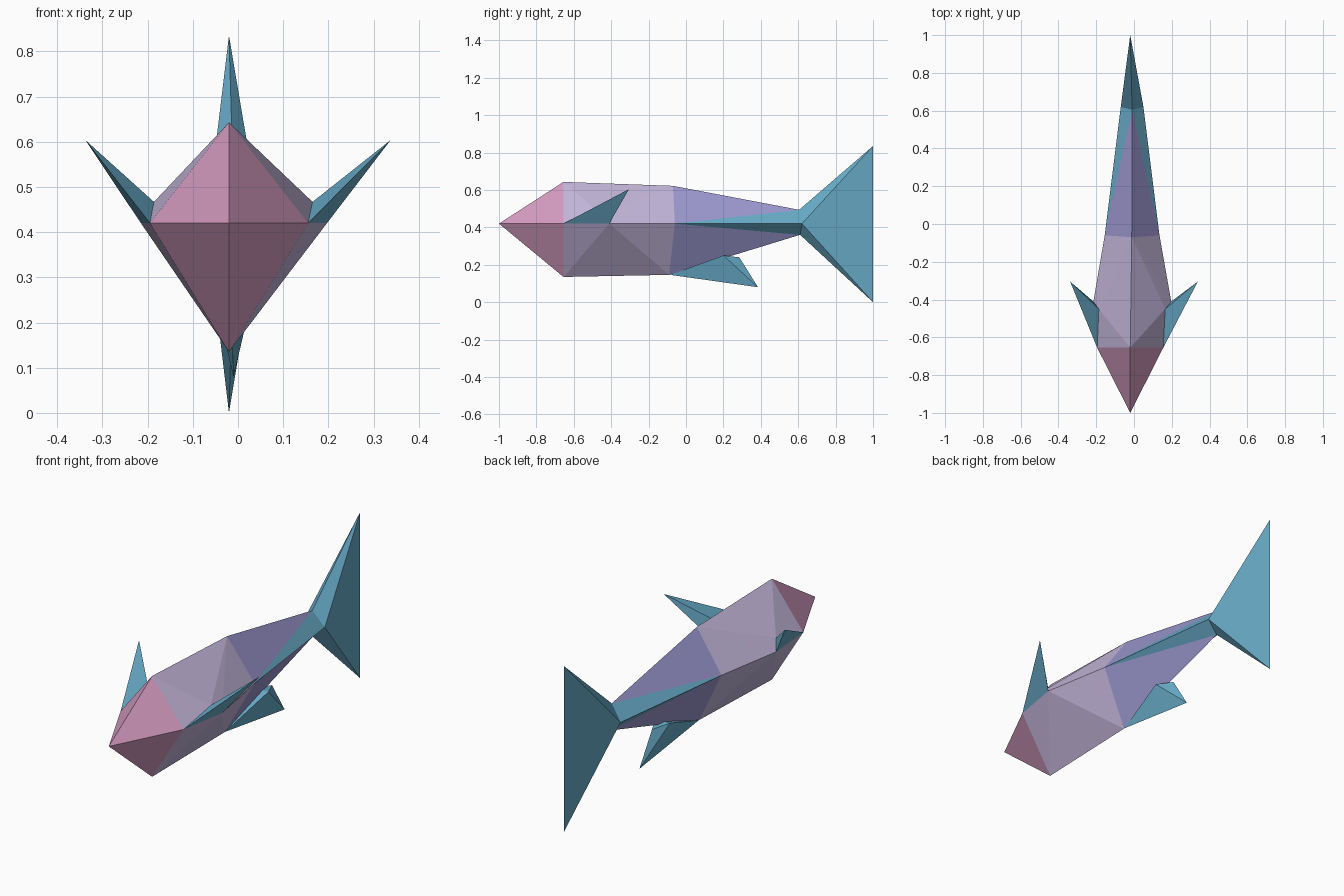
import bpy, bmesh

if "Cube" in bpy.data.objects:
    bpy.data.objects.remove(bpy.data.objects["Cube"])

# Flat colours
def material(name, rgb):
    m = bpy.data.materials.new(name)
    m.diffuse_color = (*rgb, 1)
    m.use_nodes = True
    m.node_tree.nodes["Principled BSDF"].inputs["Base Color"].default_value = m.diffuse_color
    return m

PINK = material("pink", (0.66, 0.33, 0.53))
LILAC = material("pale_lilac", (0.54, 0.46, 0.69))
PURPLE = material("violet", (0.33, 0.31, 0.62))
TEAL = material("teal_blue", (0.14, 0.41, 0.58))

# Key points: nose, front ring (0), middle ring (1), tail root (2), fin tips
P = {
    "nose": (-0.02, -1.0, 0.42),
    "T0": (-0.02, -0.655, 0.643), "B0": (-0.02, -0.655, 0.135),
    "L0": (-0.195, -0.655, 0.42), "R0": (0.155, -0.655, 0.42),
    "T1": (-0.012, -0.07, 0.622), "B1": (-0.012, -0.09, 0.146),
    "L1": (-0.155, -0.06, 0.42), "R1": (0.135, -0.06, 0.42),
    "T2": (-0.01, 0.605, 0.494), "B2": (-0.01, 0.61, 0.36),
    "L2": (-0.07, 0.62, 0.42), "R2": (0.05, 0.62, 0.42),
    # side fin sockets and tips
    "Lb": (-0.215, -0.41, 0.42), "Rb": (0.197, -0.41, 0.42),
    "Lk": (-0.186, -0.45, 0.467), "Rk": (0.165, -0.45, 0.467),
    "Lt": (-0.338, -0.305, 0.604), "Rt": (0.338, -0.305, 0.604),
    # tail fin tips
    "up": (-0.02, 1.0, 0.835), "down": (-0.02, 1.0, 0.0),
    # belly fin
    "Af": (-0.012, -0.085, 0.146), "Al": (-0.05, 0.2, 0.25),
    "Ar": (0.03, 0.2, 0.25), "Ab": (-0.01, 0.285, 0.24),
    "At": (-0.01, 0.385, 0.08),
}

def faceted(name, points, mat, joints=()):
    """Faceted solid through key points; faces inside a joint are left open."""
    bm = bmesh.new()
    names = points.split()
    for n in names:
        bm.verts.new(P[n])
    label = dict(zip(bm.verts, names))
    bmesh.ops.convex_hull(bm, input=bm.verts[:])
    bmesh.ops.recalc_face_normals(bm, faces=bm.faces[:])
    caps = [set(j.split()) for j in joints]
    inner = [f for f in bm.faces
             if any({label[v] for v in f.verts} <= c for c in caps)]
    bmesh.ops.delete(bm, geom=inner, context='FACES')
    me = bpy.data.meshes.new(name)
    bm.to_mesh(me)
    bm.free()
    me.materials.append(mat)
    ob = bpy.data.objects.new(name, me)
    bpy.context.collection.objects.link(ob)

FRONT, MIDDLE = "T0 B0 L0 R0", "T1 B1 L1 R1"

# Head and body
faceted("head", "nose " + FRONT, PINK, [FRONT])
faceted("front_body", FRONT + " " + MIDDLE + " Lb Rb Lk Rk", LILAC,
        [FRONT, MIDDLE, "L0 Lb Lk", "R0 Rb Rk"])
faceted("rear_body", MIDDLE + " T2 B2", PURPLE,
        [MIDDLE, "L1 T2 B2", "R1 T2 B2"])

# Side fins and tail stalk wedges
for s, side in (("L", "left"), ("R", "right")):
    faceted(side + "_side_fin", f"{s}0 {s}b {s}k {s}t", TEAL, [f"{s}0 {s}b {s}k"])
    faceted(side + "_tail_stalk", f"{s}1 {s}2 T2 B2", TEAL,
            [f"{s}1 T2 B2", f"{s}2 T2 B2"])

# Tail fin and belly fin
faceted("tail_fin", "T2 B2 L2 R2 up down", TEAL, ["T2 B2 L2 R2"])
faceted("belly_fin", "Af Al Ar Ab At", TEAL)
